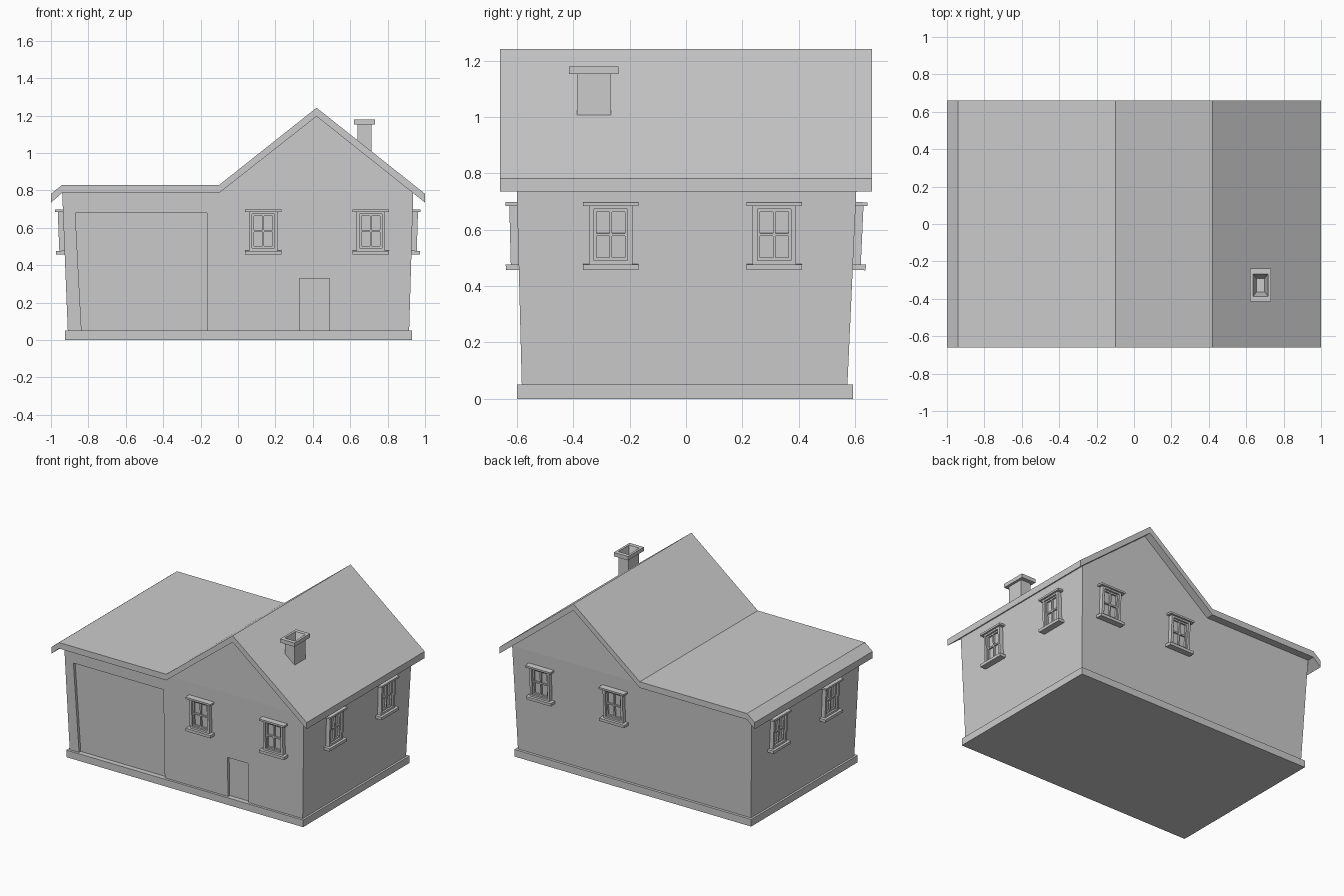
import bpy, bmesh, math
from mathutils import Matrix, Vector

if "Cube" in bpy.data.objects:
    bpy.data.objects.remove(bpy.data.objects["Cube"])


def finish(name, bm):
    bmesh.ops.recalc_face_normals(bm, faces=bm.faces)
    me = bpy.data.meshes.new(name)
    bm.to_mesh(me)
    bm.free()
    ob = bpy.data.objects.new(name, me)
    bpy.context.collection.objects.link(ob)
    return ob


def add_box(bm, x0, x1, y0, y1, z0, z1):
    m = Matrix.Translation(((x0 + x1) / 2, (y0 + y1) / 2, (z0 + z1) / 2))
    bmesh.ops.create_cube(bm, size=1, matrix=m @ Matrix.Diagonal((x1 - x0, y1 - y0, z1 - z0, 1)))


def prism(name, pts, front, back, faces=None):
    """Closed solid from an xz outline; front and back give y for a height."""
    bm = bmesh.new()
    f = [bm.verts.new((x, front(z), z)) for x, z in pts]
    b = [bm.verts.new((x, back(z), z)) for x, z in pts]
    n = len(pts)
    for idx in faces or [range(n)]:
        bm.faces.new([f[i] for i in idx])
        bm.faces.new([b[i] for i in reversed(idx)])
    for i in range(n):
        j = (i + 1) % n
        bm.faces.new((f[j], f[i], b[i], b[j]))
    return finish(name, bm)


# Walls lean outward up to the eaves, gable stays upright
def lean(z):
    return min(max((z - 0.05) / 0.74, 0), 1)


def y_front(z):
    return -0.583 - 0.019 * lean(z)


def y_back(z):
    return 0.573 + 0.034 * lean(z)


# Plinth
bm = bmesh.new()
add_box(bm, -0.925, 0.93, -0.60, 0.592, 0, 0.05)
finish("plinth", bm)

# Walls with gable
walls = prism("walls",
              [(-0.91, 0.05), (0.915, 0.05), (0.937, 0.79), (0.42, 1.2), (-0.10, 0.79), (-0.94, 0.79)],
              y_front, y_back, [(0, 1, 2, 4, 5), (2, 3, 4)])

# Recessed garage opening and small door
openings = {
    "garage_cutter": [(-0.835, 0.02), (-0.165, 0.02), (-0.165, 0.68), (-0.87, 0.68)],
    "door_cutter": [(0.33, 0.02), (0.49, 0.02), (0.49, 0.33), (0.33, 0.33)],
}
for name, pts in openings.items():
    cutter = prism(name, pts, lambda z: -0.7, lambda z: y_front(z) + 0.02)
    cutter.hide_render = True
    cutter.hide_set(True)
    mod = walls.modifiers.new(name, 'BOOLEAN')
    mod.operation = 'DIFFERENCE'
    mod.solver = 'EXACT'
    mod.object = cutter

# Roof slab
prism("roof",
      [(-1, 0.735), (-0.94, 0.787), (-0.10, 0.787), (0.42, 1.196), (1, 0.735),
       (1, 0.782), (0.42, 1.242), (-0.10, 0.83), (-0.94, 0.83), (-1, 0.782)],
      lambda z: -0.66, lambda z: 0.66)

# Chimney with flared cap and tapered flue
bm = bmesh.new()
rings = []
for hx, hy, z in [(0.038, 0.06, 0.95), (0.038, 0.06, 1.153), (0.056, 0.088, 1.153),
                  (0.056, 0.088, 1.18), (0.04, 0.06, 1.18), (0.022, 0.036, 1.1)]:
    rings.append([bm.verts.new((0.677 + sx * hx, -0.327 + sy * hy, z))
                  for sx, sy in [(-1, -1), (1, -1), (1, 1), (-1, 1)]])
for a, b in zip(rings, rings[1:]):
    for i in range(4):
        j = (i + 1) % 4
        bm.faces.new((a[i], a[j], b[j], b[i]))
bm.faces.new(rings[0])
bm.faces.new(rings[-1])
finish("chimney", bm)


# Windows: local origin on the wall, -y pointing outward
def window(name, loc, turn, tilt):
    bm = bmesh.new()
    add_box(bm, -0.098, 0.098, -0.046, 0.01, -0.122, -0.102)        # sill
    add_box(bm, -0.098, 0.098, -0.042, 0.01, 0.106, 0.119)          # head
    for s in (-1, 1):
        x0, x1 = sorted((s * 0.06, s * 0.077))
        add_box(bm, x0, x1, -0.028, 0.01, -0.102, 0.106)            # side frame
    add_box(bm, -0.06, 0.06, -0.028, 0.01, 0.094, 0.106)            # top frame
    add_box(bm, -0.06, 0.06, -0.028, 0.01, -0.102, -0.088)          # bottom frame
    for x in (-0.055, 0, 0.055):
        add_box(bm, x - 0.005, x + 0.005, -0.016, 0.01, -0.088, 0.094)
    for z in (-0.083, 0.003, 0.089):
        add_box(bm, -0.06, 0.06, -0.015, 0.01, z - 0.005, z + 0.005)
    add_box(bm, -0.06, 0.06, -0.004, 0.01, -0.088, 0.094)           # glass
    bm.transform(Matrix.Translation(Vector(loc)) @ Matrix.Rotation(turn, 4, 'Z')
                 @ Matrix.Rotation(tilt, 4, 'X'))
    finish(name, bm)


ZW = 0.58
for i, x in enumerate((0.135, 0.71), 1):
    window(f"front_window_{i}", (x, y_front(ZW), ZW), 0, 0.025)
    window(f"back_window_{i}", (x, y_back(ZW), ZW), math.pi, 0.046)
for i, y in enumerate((-0.267, 0.313), 1):
    window(f"right_window_{i}", (0.931, y, ZW), math.pi / 2, 0.03)
    window(f"left_window_{i}", (-0.9315, y, ZW), -math.pi / 2, 0.04)
